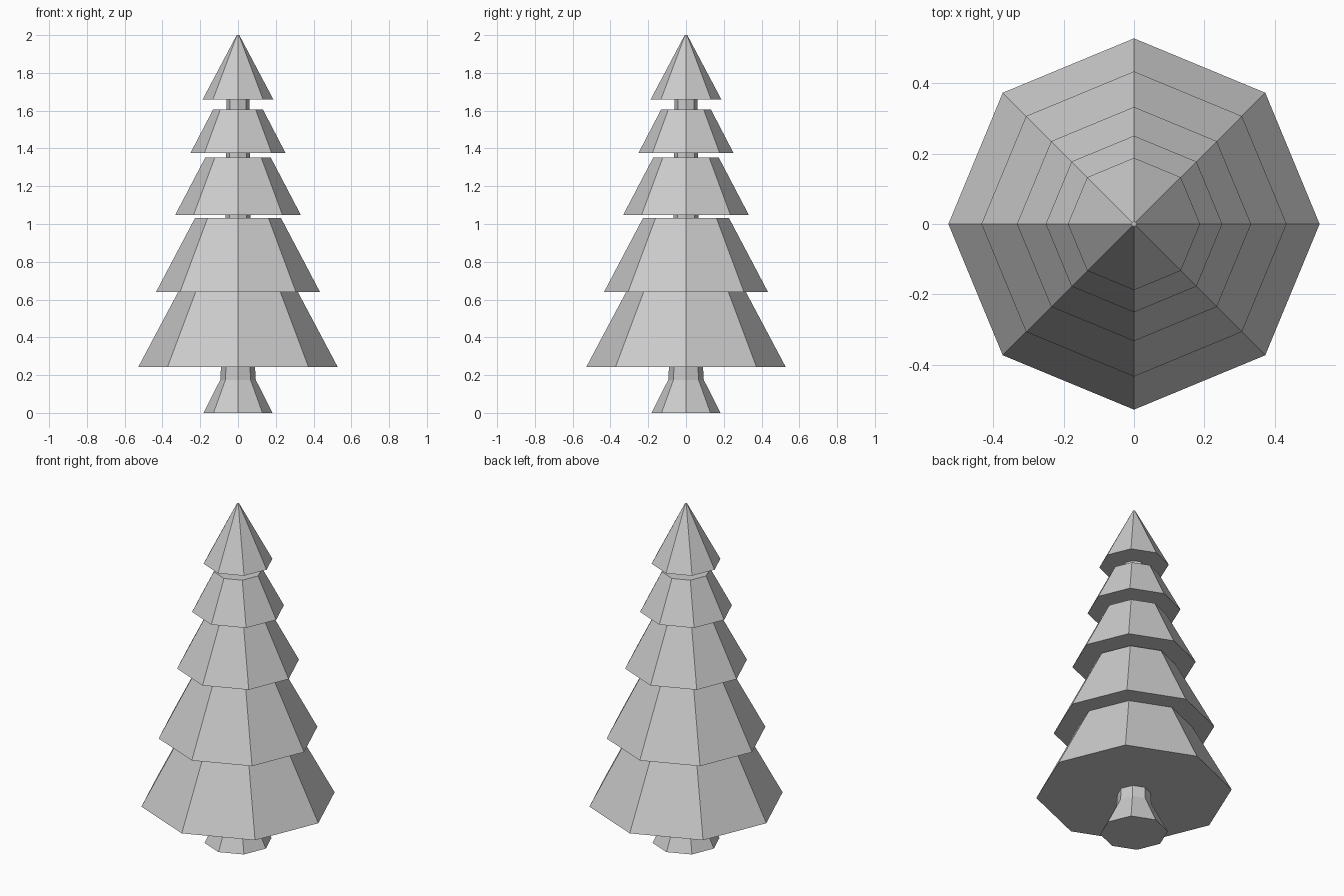
import bpy, bmesh
from math import cos, sin, pi

if "Cube" in bpy.data.objects:
    bpy.data.objects.remove(bpy.data.objects["Cube"])

SIDES = 8


def lathe(name, profile):
    """Closed flat-faced octagonal solid from (radius, z) rings."""
    bm = bmesh.new()
    rings = [[bm.verts.new((r * cos(2 * pi * i / SIDES), r * sin(2 * pi * i / SIDES), z))
              for i in range(SIDES)] for r, z in profile]
    for a, b in zip(rings, rings[1:]):
        for i in range(SIDES):
            j = (i + 1) % SIDES
            bm.faces.new((a[i], a[j], b[j], b[i]))
    bm.faces.new(rings[0][::-1])
    bm.faces.new(rings[-1])
    mesh = bpy.data.meshes.new(name)
    bm.to_mesh(mesh)
    bm.free()
    obj = bpy.data.objects.new(name, mesh)
    bpy.context.collection.objects.link(obj)
    return obj


# Trunk: flared foot, then a slim taper seen between the foliage tiers
lathe("trunk", [(0.183, 0), (0.094, 0.175), (0.09, 0.245), (0.065, 1.04), (0.06, 1.67)])

# Foliage tiers: bottom radius, bottom z, top radius, top z
tiers = [
    (0.528, 0.243, 0.317, 0.64),
    (0.434, 0.64, 0.227, 1.033),
    (0.333, 1.047, 0.174, 1.351),
    (0.251, 1.377, 0.132, 1.606),
    (0.188, 1.658, 0.007, 2.0),
]
for n, (r0, z0, r1, z1) in enumerate(tiers, 1):
    lathe(f"foliage_tier_{n}", [(r0, z0), (r1, z1)])
